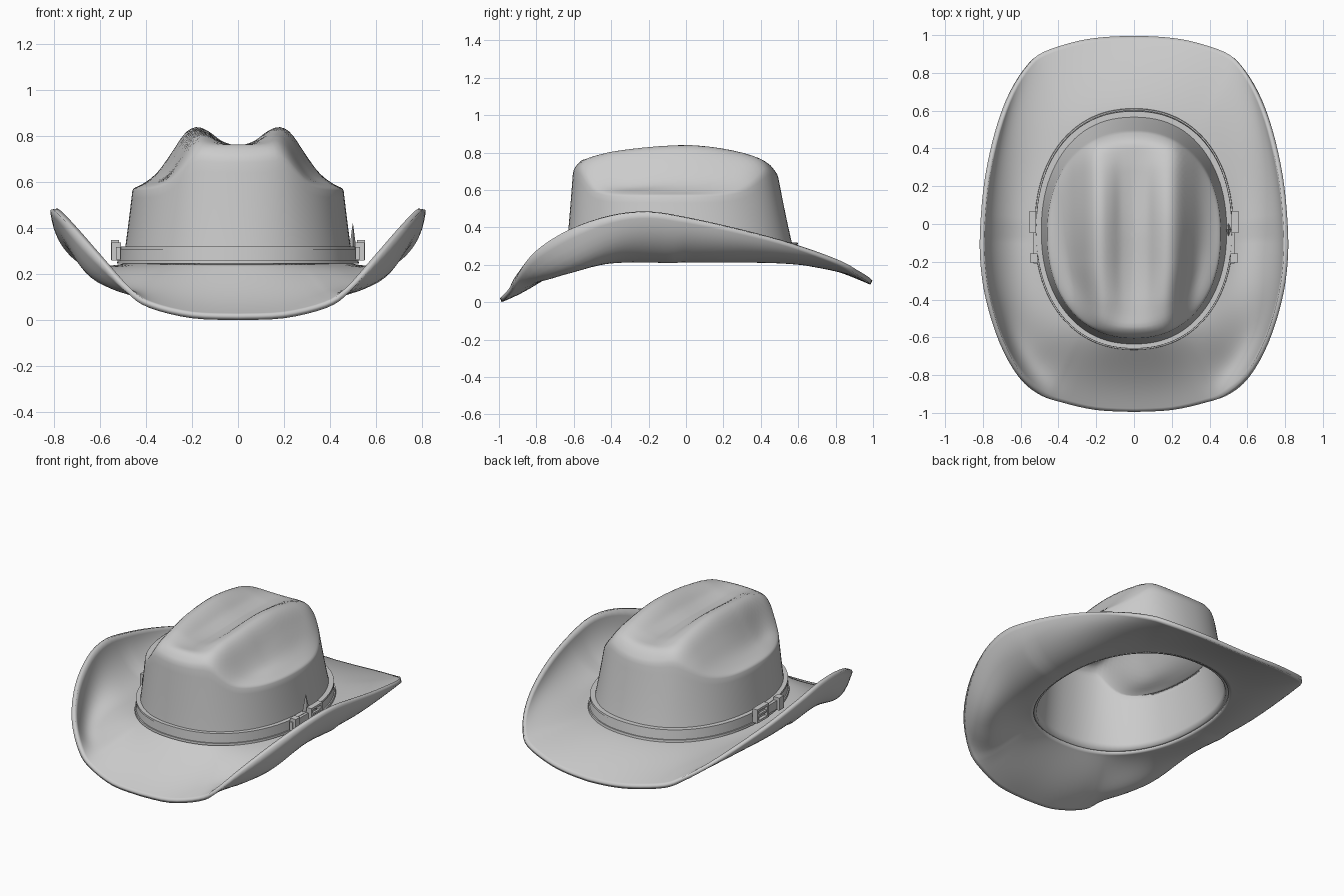
import bpy, bmesh, math
from mathutils import Vector

if "Cube" in bpy.data.objects:
    bpy.data.objects.remove(bpy.data.objects["Cube"])

felt = bpy.data.materials.new("grey_felt")
felt.diffuse_color = (0.6, 0.6, 0.6, 1)
felt.use_nodes = True
felt.node_tree.nodes["Principled BSDF"].inputs["Base Color"].default_value = felt.diffuse_color
N = 96


def spline(pts, f):
    """Smooth curve through pts, f counted in point indices."""
    i = max(0, min(int(f), len(pts) - 2))
    t = f - i
    p = [Vector(pts[max(0, min(k, len(pts) - 1))]) for k in range(i - 1, i + 3)]
    return 0.5 * (2 * p[1] + (p[2] - p[0]) * t + (2 * p[0] - 5 * p[1] + 4 * p[2] - p[3]) * t ** 2
                  + (3 * p[1] - p[0] - 3 * p[2] + p[3]) * t ** 3)


def table(pts, x):
    """Value at x of a smooth table of (x, value) pairs."""
    x = max(pts[0][0], min(x, pts[-1][0]))
    i = max(k for k in range(len(pts) - 1) if pts[k][0] <= x)
    return spline(pts, i + (x - pts[i][0]) / (pts[i + 1][0] - pts[i][0]))[1]


def ramp(x, a, b):
    t = max(0, min(1, (x - a) / (b - a)))
    return t * t * (3 - 2 * t)


def finish(name, bm, angle=40):
    bmesh.ops.recalc_face_normals(bm, faces=bm.faces)
    mesh = bpy.data.meshes.new(name)
    bm.to_mesh(mesh)
    bm.free()
    ob = bpy.data.objects.new(name, mesh)
    bpy.context.collection.objects.link(ob)
    mesh.materials.append(felt)
    bpy.ops.object.select_all(action='DESELECT')
    ob.select_set(True)
    bpy.context.view_layer.objects.active = ob
    bpy.ops.object.shade_smooth_by_angle(angle=math.radians(angle))
    return ob


def loft(name, rings, thickness=0, cap=False, closed=False):
    """Skin over rings; open felt shells get a thickness below the surface."""
    bm = bmesh.new()
    rows = [[bm.verts.new(p) for p in r] for r in rings]
    pairs = list(zip(rows, rows[1:])) + ([(rows[-1], rows[0])] if closed else [])
    for a, b in pairs:
        for i in range(len(a)):
            j = (i + 1) % len(a)
            bm.faces.new((a[i], a[j], b[j], b[i]))
    if cap:
        bm.faces.new(rows[-1])
    ob = finish(name, bm)
    if thickness:
        if sum(p.normal.z for p in ob.data.polygons) < 0:
            ob.data.flip_normals()
        mod = ob.modifiers.new("thickness", 'SOLIDIFY')
        mod.thickness, mod.offset = thickness, -1


def oval(a, rx, front, back, e=2.2):
    """Point of a slightly squared oval at angle a."""
    c, s = math.cos(a), math.sin(a)
    px = math.copysign(abs(c) ** (2 / e), c) * rx
    py = math.copysign(abs(s) ** (2 / e), s) * (back - front) / 2 + (back + front) / 2
    return px, py


# Crown: leaning wall, then a pinched and creased top
RIDGE = [(-.62, .745), (-.56, .765), (-.4, .805), (-.2, .83), (0, .84), (.15, .828),
         (.3, .80), (.42, .76), (.5, .71)]
SECTION = [(0, .68), (.07, .76), (.13, .93), (.18, 1), (.23, .9), (.29, .57), (.35, .24),
           (.41, .05), (.46, 0)]


def top_height(x, y):
    u = abs(x) * (1 + .15 * ramp(-y, .2, .55))      # pinched towards the front
    f = table(SECTION, u)
    end = min(1, abs(y + .05) / .5) ** 3            # crease fades to both ends
    if u < .18:
        f += (1 - f) * end
    z = .585 + (table(RIDGE, y) - .585) * f
    dent = math.exp(-((u - .31) / .07) ** 2 - ((y + .3) / .2) ** 2)
    return z - .045 * dent


angles = [2 * math.pi * i / N for i in range(N)]


def wall_top(a):
    x, y = oval(a, .46, -.605, .495)
    t = top_height(x, y)
    return x, y, t - .25 * (t - .5)


def wall(a, t):
    x0, y0 = oval(a, .505, -.645, .59)
    x1, y1, z1 = wall_top(a)
    k = t ** .85
    return x0 + (x1 - x0) * k, y0 + (y1 - y0) * k, .235 + (z1 - .235) * t


rings = [[wall(a, j / 10) for a in angles] for j in range(11)]
for s in [.99, .975, .95, .92, .89, .85] + [.85 - .04 * k for k in range(1, 21)] + [.02]:
    ring = []
    for a in angles:
        x, y = oval(a, .46 * s, -.055 - .55 * s, -.055 + .55 * s)
        t = top_height(x, y)
        r = max(0, (s - .85) / .15)
        ring.append((x, y, t - .25 * (t - .5) * (1 - math.sqrt(1 - r * r))))
    rings.append(ring)
loft("crown", rings, .025, cap=True)

# Brim: from the crown base out to the turned-up rim
RIM = [(0, -.995, .022), (.2, -.985, .03), (.38, -.945, .075), (.47, -.91, .14), (.59, -.8, .275),
       (.69, -.62, .39), (.76, -.4, .465), (.79, -.2, .485), (.79, 0, .455), (.765, .25, .40),
       (.71, .5, .335), (.64, .7, .27), (.56, .84, .215), (.48, .91, .175), (.3, .968, .14),
       (.15, .99, .122), (0, .996, .115)]
half = [spline(RIM, 16 * i / 64) for i in range(65)]
rim = half + [Vector((-p.x, p.y, p.z)) for p in half[-2:0:-1]]


def brim_point(o, t):
    a = math.atan2(o.y, o.x / .8)
    ix, iy = oval(a, .5, -.64, .585)
    side = math.cos(a) ** 2
    power = (1 + .9 * side) if o.y < 0 else (1.4 + .5 * side)
    sag = .02 + .03 * side if o.y < 0 else .04 * side
    # Front corners fold up sharply, sides belly outwards
    corner = math.exp(-((o.y + .7) / .28) ** 2) * ramp(abs(o.x), .36, .58)
    belly = math.sin(math.pi * t ** 2.5)
    z = .245 + (o.z - .245) * t ** power - sag * math.sin(math.pi * t ** 1.2) - .09 * corner * belly
    x = ix + (o.x - ix) * t
    x += math.copysign(.025 * ramp(abs(o.x), .45, .7) * belly, o.x)
    return x, iy + (o.y - iy) * t, z


loft("brim", [[brim_point(o, j / 20) for o in rim] for j in range(21)], .024)


# Hat band: flat strap with raised piping on both edges
def strap(name, out, z0, z1):
    def ring(off, z):
        t = (z - .25) / .4
        return [(*oval(a, .505 + off - .035 * t, -.645 - off + .03 * t, .59 + off - .07 * t), z)
                for a in angles]
    loft(name, [ring(-.02, z0), ring(out, z0), ring(out, z1), ring(-.02, z1)], closed=True)


strap("hat_band", .014, .25, .318)
strap("band_lower_piping", .021, .246, .26)
strap("band_upper_piping", .019, .308, .32)


# Buckles, keepers and strap tips on both sides
def box(bm, centre, size):
    made = bmesh.ops.create_cube(bm, size=1)["verts"]
    for v in made:
        v.co = Vector(centre) + Vector(c * s for c, s in zip(v.co, size))


for side, label in ((1, "right"), (-1, "left")):
    bm = bmesh.new()
    for z in (.268, .342):
        box(bm, (side * .535, .01, z), (.035, .11, .014))
    for y in (-.04, .06):
        box(bm, (side * .535, y, .305), (.035, .016, .088))
    box(bm, (side * .543, .01, .305), (.014, .1, .012))
    finish(label + "_buckle", bm, 30)
    bm = bmesh.new()
    box(bm, (side * .53, -.18, .298), (.04, .045, .08))
    finish(label + "_keeper", bm, 30)
    bm = bmesh.new()
    box(bm, (side * .522, -.09, .29), (.02, .24, .055))
    finish(label + "_strap_end", bm, 30)

# Small pointed tab above the right buckle
bm = bmesh.new()
bmesh.ops.create_cone(bm, cap_ends=True, segments=4, radius1=.035, radius2=.002, depth=.1)
for v in bm.verts:
    v.co = Vector((v.co.x * .4 + .5, v.co.y - .03, v.co.z + .37))
finish("pointed_tab", bm, 30)
